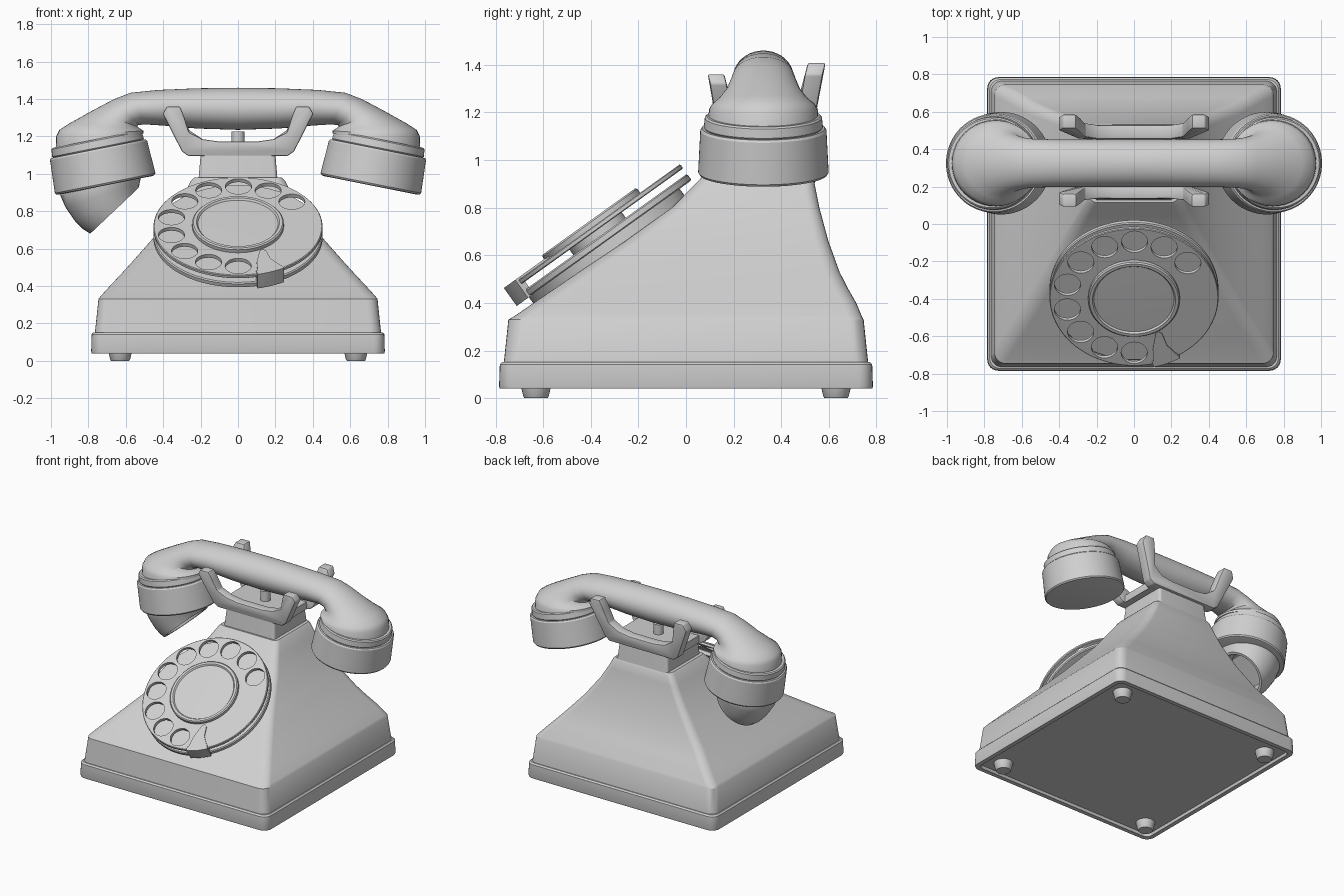
import bpy, bmesh, math
from mathutils import Vector, Matrix

if "Cube" in bpy.data.objects:
    bpy.data.objects.remove(bpy.data.objects["Cube"])

grey = bpy.data.materials.new("warm_grey")
grey.diffuse_color = (0.63, 0.63, 0.63, 1)
grey.use_nodes = True
grey.node_tree.nodes["Principled BSDF"].inputs["Base Color"].default_value = grey.diffuse_color
DIAL = Matrix.Translation((0, -.392, .72)) @ Matrix.Rotation(math.radians(35.6), 4, 'X')


def loft(name, rings, matrix=None, bevel=0):
    """Skin a list of equal-length point rings and cap both ends."""
    bm = bmesh.new()
    rows = [[bm.verts.new(p) for p in r] for r in rings]
    n = len(rows[0])
    for a, b in zip(rows, rows[1:]):
        for i in range(n):
            j = (i + 1) % n
            bm.faces.new((a[i], a[j], b[j], b[i]))
    bm.faces.new(rows[0])
    bm.faces.new(rows[-1])
    bmesh.ops.recalc_face_normals(bm, faces=bm.faces)
    if bevel:
        edges = [e for e in bm.edges if e.calc_face_angle(0) > .5]
        bmesh.ops.bevel(bm, geom=edges, offset=bevel, segments=2, profile=.5, affect='EDGES')
    me = bpy.data.meshes.new(name)
    bm.to_mesh(me)
    bm.free()
    me.materials.append(grey)
    ob = bpy.data.objects.new(name, me)
    bpy.context.collection.objects.link(ob)
    if matrix:
        ob.matrix_world = matrix
    return ob


def circle(r, z, n, x=0, y=0):
    return [(x + r * math.cos(2 * math.pi * i / n), y + r * math.sin(2 * math.pi * i / n), z)
            for i in range(n)]


def lathe(name, profile, matrix=None, n=64):
    return loft(name, [circle(r, z, n) for r, z in profile], matrix)


def rounded_rect(z, hx, y0, y1, r, n=6):
    pts = []
    for k, (cx, cy) in enumerate(((hx - r, y1 - r), (r - hx, y1 - r), (r - hx, y0 + r), (hx - r, y0 + r))):
        for i in range(n + 1):
            a = math.pi / 2 * (k + i / n)
            pts.append((cx + r * math.cos(a), cy + r * math.sin(a), z))
    return pts


def oval(t, b, w, y=.325, n=40):
    """Ellipse spanning two points in the xz plane, with half width w in y."""
    c, h = (Vector(t) + Vector(b)) / 2, (Vector(t) - Vector(b)) / 2
    return [(c.x + h.x * math.cos(a), y + w * math.sin(a), c.y + h.y * math.cos(a))
            for a in (2 * math.pi * i / n for i in range(n))]


# plinth with recessed underside, and feet
loft("plinth", [rounded_rect(z, h, -h, h, r) for z, h, r in (
    (.06, .745, .04), (.04, .75, .04), (.04, .782, .06), (.05, .785, .06),
    (.142, .782, .06), (.152, .772, .055), (.152, .74, .05))])
for sx in (-1, 1):
    for sy in (-1, 1):
        lathe("foot", [(.048, 0), (.053, .006), (.066, .062)],
              Matrix.Translation((sx * .63, sy * .63, 0)), 32)

# pyramid body and neck
loft("body", [rounded_rect(*s) for s in (
    (.14, .766, -.766, .766, .06), (.33, .746, -.746, .746, .06), (.345, .735, -.72, .738, .06),
    (.40, .685, -.64, .715, .06), (.465, .624, -.545, .678, .06), (.53, .565, -.45, .645, .06),
    (.66, .45, -.255, .598, .055), (.80, .345, -.06, .56, .05), (.90, .285, .04, .54, .045),
    (.965, .25, .1, .53, .04), (.98, .235, .115, .52, .035))])
loft("neck", [rounded_rect(z, h, .325 - d, .325 + d, .02) for z, h, d in (
    (.96, .212, .2), (1.1, .2, .185))])

# cradle: platform, plunger, front and rear forks
loft("cradle_platform", [rounded_rect(z, .25, .16, .5, .02) for z in (1.095, 1.15)])
lathe("plunger", [(.035, 1.14), (.035, 1.225)], Matrix.Translation((0, .325, 0)), 24)
half = [(.265, 1.095), (.3, 1.12), (.403, 1.325), (.38, 1.36), (.31, 1.36),
        (.288, 1.31), (.262, 1.235), (.19, 1.185), (.1, 1.172)]
outline = half + [(-x, z) for x, z in reversed(half)]
for name, y0, y1, lean, stretch in (("front_fork", .135, .205, -.26, 1), ("rear_fork", .455, .53, .26, 1.27)):
    rings = []
    for y in (y0, y1):
        ring = []
        for x, z in outline:
            z = z if z < 1.2 else 1.2 + (z - 1.2) * stretch * 1.1 - .016
            ring.append((x, y + lean * max(0, z - 1.19), z))
        rings.append(ring)
    loft(name, rings, bevel=.008)

# dial: base disc, post and finger plate with ten holes
lathe("dial_base", [(.39, -.17), (.39, -.083), (.445, -.083), (.452, -.078), (.452, -.056), (.446, -.05),
                    (.135, -.05), (.135, -.01)], DIAL, 96)
plate = lathe("finger_plate", [(.447, -.022), (.452, -.018), (.452, -.004), (.448, 0)], DIAL, 96)
cutters = []
for i in range(10):
    a = math.radians(52 - 25.8 * i)
    cutters.append(lathe("hole_cutter", [(.07, -.04), (.07, .02)],
                         DIAL @ Matrix.Translation((.365 * math.sin(a), .365 * math.cos(a), 0)), 32))
bpy.context.view_layer.update()
bpy.context.view_layer.objects.active = plate
for c in cutters:
    c.hide_render = True
    m = plate.modifiers.new("hole", 'BOOLEAN')
    m.operation, m.object, m.solver = 'DIFFERENCE', c, 'EXACT'
    bpy.ops.object.modifier_apply(modifier=m.name)
for c in cutters:
    bpy.data.objects.remove(c)
lathe("dial_centre", [(.245, -.012), (.245, .02), (.238, .027), (.222, .027), (.214, .017), (.1, .019)], DIAL)

# finger stop: thin tongue and the block that wraps the rim
tongue = [(.115, -.24), (.13, -.222), (.15, -.235), (.175, -.31), (.24, -.385), (.175, -.428), (.107, -.452), (.1, -.34)]
loft("finger_stop", [[(x, y, z) for x, y in tongue] for z in (-.002, .008)], DIAL)
arc = [math.radians(a) for a in (-58, -62, -66, -70, -74, -77)]
block = [(r * math.cos(a), r * math.sin(a)) for r, s in ((.465, arc), (.43, arc[::-1])) for a in s]
loft("finger_stop_block", [[(x, y, z) for x, y in block] for z in (-.085, .008)], DIAL)

# handset: swept handle with flared ends
side = [((.975, 1.13), (.505, 1.215), .232), ((.972, 1.2), (.505, 1.23), .228), ((.955, 1.235), (.518, 1.238), .215),
        ((.9, 1.27), (.53, 1.246), .188), ((.78, 1.337), (.538, 1.252), .155), ((.665, 1.398), (.533, 1.26), .138),
        ((.575, 1.433), (.5, 1.264), .13), ((.43, 1.448), (.4, 1.258), .127), ((.22, 1.457), (.22, 1.242), .127)]
mid = [((0, 1.46), (0, 1.235), .127)]
left = [((-t[0], t[1]), (-b[0], b[1]), w) for t, b, w in reversed(side)]
loft("handset_handle", [oval(*s) for s in side + mid + left])

# cups and collars at both ends
for name, s in (("earpiece", 1), ("mouthpiece", -1)):
    m = Matrix.Translation((s * .708, .325, .938)) @ Matrix.Rotation(s * math.radians(11.3), 4, 'Y')
    lathe(name + "_cup", [(.255, 0), (.268, .003), (.274, .012), (.265, .19), (.258, .2), (.246, .2),
                          (.25, .206), (.246, .245), (.238, .252)], m, 72)

# speaking horn with a slanted hollow opening
horn = [oval(a, b, w) for a, b, w in (
    ((-.945, .91), (-.515, 1.0), .222), ((-.95, .885), (-.52, .975), .222), ((-.922, .82), (-.525, .955), .212),
    ((-.87, .745), (-.528, .938), .197), ((-.83, .705), (-.53, .93), .187), ((-.79, .68), (-.532, .924), .178),
    ((-.777, .694), (-.546, .912), .16), ((-.82, .79), (-.64, .96), .125))]
loft("speaking_horn", horn)

# smooth shading with crisp edges
bpy.ops.object.select_all(action='SELECT')
bpy.context.view_layer.objects.active = plate
bpy.ops.object.shade_smooth_by_angle(angle=math.radians(32))
